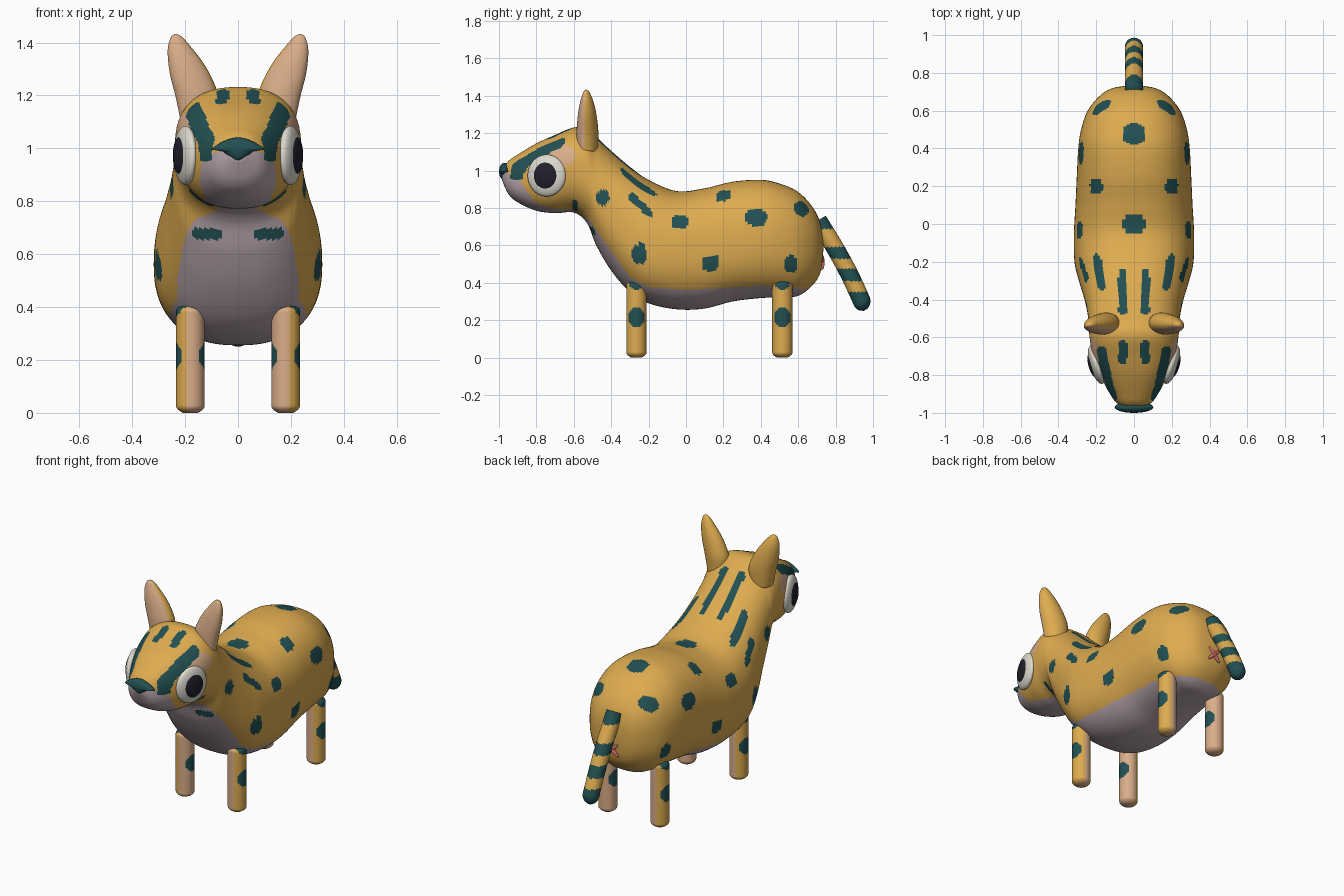
import bpy, bmesh
from math import sin, cos, pi, radians, copysign
from mathutils import Vector, Matrix

if "Cube" in bpy.data.objects:
    bpy.data.objects.remove(bpy.data.objects["Cube"])


def material(name, *rgb):
    m = bpy.data.materials.new(name)
    m.use_nodes = True
    m.diffuse_color = (*rgb, 1)
    m.node_tree.nodes["Principled BSDF"].inputs["Base Color"].default_value = (*rgb, 1)
    return m


ochre = material("ochre fur", .73, .41, .08)
teal = material("dark teal markings", .016, .08, .085)
lilac = material("pale lilac belly", .48, .38, .42)
peach = material("peach inner fur", .70, .42, .25)
white = material("eye white", .72, .7, .62)
black = material("pupil black", .015, .014, .025)
pink = material("pink", .65, .15, .15)
FUR, MARK, BELLY, INNER = range(4)
COAT = [ochre, teal, lilac, peach]


def finish(name, bm, mats, rule=None):
    bmesh.ops.recalc_face_normals(bm, faces=bm.faces)
    bm.normal_update()
    for f in bm.faces:
        f.smooth = True
        if rule:
            f.material_index = rule(f.calc_center_median(), f.normal)
    mesh = bpy.data.meshes.new(name)
    bm.to_mesh(mesh)
    bm.free()
    for m in mats:
        mesh.materials.append(m)
    obj = bpy.data.objects.new(name, mesh)
    bpy.context.collection.objects.link(obj)
    return obj


def loft(name, rings, mats, rule):
    bm = bmesh.new()
    loops = [[bm.verts.new(p) for p in ring] for ring in rings]
    for a, b in zip(loops, loops[1:]):
        for i in range(len(a)):
            j = (i + 1) % len(a)
            bm.faces.new((a[i], a[j], b[j], b[i]))
    bm.faces.new(loops[0])
    bm.faces.new(loops[-1])
    return finish(name, bm, mats, rule)


def ball(name, mat, matrix, shape=None):
    bm = bmesh.new()
    bmesh.ops.create_uvsphere(bm, u_segments=40, v_segments=24, radius=1)
    for v in bm.verts:
        if shape:
            shape(v.co)
        v.co = matrix @ v.co
    return finish(name, bm, [mat])


def spline(rows, steps):
    """Smooth interpolation through rows of numbers."""
    rows = [Vector(r) for r in rows]
    ext = [rows[0]] + rows + [rows[-1]]
    out = []
    for a, b, c, d in zip(ext, ext[1:], ext[2:], ext[3:]):
        for k in range(steps):
            t = k / steps
            out.append(b + (c - a) * (t / 2) + (a * 2 - b * 5 + c * 4 - d) * (t * t / 2)
                       + (b * 3 - a - c * 3 + d) * (t ** 3 / 2))
    return out + [rows[-1]]


def power(v, e):
    return copysign(abs(v) ** e, v)


def in_capsule(u, v, mark):
    ax, ay, bx, by, r = mark
    p, d = Vector((u - ax, v - ay)), Vector((bx - ax, by - ay))
    t = max(0, min(1, p.dot(d) / max(d.dot(d), 1e-9)))
    return (p - d * t).length < r


def ramp(points, u):
    for (a, p), (b, q) in zip(points, points[1:]):
        if u <= b:
            return p + (q - p) * max(0, u - a) / (b - a)
    return points[-1][1]


# Body and head: y, top, bottom, half width, height of widest point
SECTIONS = [
    (-.985, 1.0, .95, .03, .975), (-.95, 1.05, .875, .088, .96), (-.9, 1.085, .83, .127, .95),
    (-.8, 1.145, .785, .18, .97), (-.7, 1.19, .772, .218, 1.0), (-.6, 1.23, .775, .235, 1.02),
    (-.53, 1.22, .72, .24, .98), (-.48, 1.18, .6, .245, .88), (-.4, 1.105, .465, .262, .76),
    (-.3, 1.02, .35, .292, .63), (-.2, .95, .29, .315, .57), (-.05, .89, .258, .318, .56),
    (.1, .905, .262, .31, .56), (.25, .94, .3, .303, .59), (.4, .95, .318, .295, .62),
    (.5, .93, .322, .28, .62), (.6, .885, .33, .245, .6), (.68, .8, .39, .18, .6),
    (.72, .71, .46, .11, .59), (.735, .6, .58, .01, .59)]
# Height below which the coat is pale, along y
PALE = [(-1, 1.0), (-.9, .97), (-.86, .9), (-.8, .82), (-.7, .795), (-.6, .785), (-.52, .74),
        (-.45, .64), (-.38, .54), (-.3, .43), (-.2, .375), (0, .36), (.4, .385), (.7, .36)]
# Markings as capsules: start, end, radius
SIDE_MARKS = [
    (-.445, .85, -.445, .86, .035), (-.25, .54, -.25, .57, .04), (-.04, .722, -.025, .728, .038),
    (.125, .5, .14, .51, .041), (.36, .752, .39, .748, .045), (.61, .8, .62, .79, .036),
    (.56, .49, .56, .51, .036), (-.595, .79, -.595, .83, .015), (-.29, .86, -.195, .77, .02)]
TOP_MARKS = [
    (-.01, 0, .01, 0, .052), (-.005, .475, .005, .475, .057), (.2, .19, .2, .21, .033),
    (.06, -.26, .06, -.46, .023), (.168, -.33, .198, -.18, .021), (.06, -.64, .06, -.72, .023),
    (.172, -.67, .145, -.8, .026), (.145, -.8, .108, -.92, .02)]
CHEST_MARK = (.08, .675, .155, .68, .021)


def coat(c, n):
    x, y, z = abs(c.x), c.y, c.z
    if n.z > 0 and any(in_capsule(x, y, m) for m in TOP_MARKS):
        return MARK
    if x > .09 and any(in_capsule(y, z, m) for m in SIDE_MARKS):
        return MARK
    if -.7 < y < -.3 and in_capsule(x, z, CHEST_MARK):
        return MARK
    if z < ramp(PALE, y):
        return BELLY
    if x > .1 and in_capsule(y, z, (-.76, 1.03, -.65, 1.08, .055)):
        return INNER
    return FUR


rings = []
for y, top, low, w, mid in spline(SECTIONS, 12):
    ring = []
    for i in range(128):
        a = 2 * pi * i / 128
        s = power(sin(a), .84)
        ring.append((w * power(cos(a), .84), y, mid + s * (top - mid if s > 0 else mid - low)))
    rings.append(ring)
loft("body", rings, COAT, coat)

# Nose: a rounded, downward pointing wedge


def wedge(co):
    co.x *= .62 + .38 * co.z if co.z < 0 else .62 + .38 * (1 - co.z)
    co.x *= 1.5


ball("nose", teal, Matrix.Translation((0, -.97, .995)) @ Matrix.Diagonal((.068, .03, .046, 1)), wedge)

# Tail with bands
BANDS = [(-1, .1), (.3, .43), (.54, .68), (.8, 2)]
rings = []
axis = Vector((0, .255, -.48))
side, up = Vector((1, 0, 0)), axis.normalized().cross(Vector((1, 0, 0)))
for k in range(61):
    t = k / 60
    r = .048 * min(1, max(.05, 1 - max(0, (t - .9) / .1) ** 2) ** .5, 1)
    centre = Vector((0, .705 + .015 * sin(pi * t), .735)) + axis * t
    rings.append([centre + (side * cos(a) + up * sin(a)) * r
                  for a in (2 * pi * i / 32 for i in range(32))])
loft("tail", rings, COAT,
     lambda c, n: MARK if any(a < (.735 - c.z) / .48 < b for a, b in BANDS) else FUR)

# Small pink cross under the tail
for name, turn in (("left", 45), ("right", -45)):
    ball("rear_cross_" + name, pink, Matrix.Translation((0, .727, .51))
         @ Matrix.Rotation(radians(turn), 4, 'Y') @ Matrix.Diagonal((.058, .014, .012, 1)))

# Ear profile: centre x, z, half width, half depth
EAR = [(.15, 1.1, .066, .062), (.157, 1.2, .08, .066), (.178, 1.27, .077, .06),
       (.2, 1.33, .064, .05), (.22, 1.38, .045, .036), (.232, 1.42, .022, .018),
       (.235, 1.432, .003, .003)]

for name, s in (("left", 1), ("right", -1)):
    # Legs: ochre outside, peach inside, with spots on both sides
    for end, ly in (("front", -.265), ("hind", .515)):
        rings = []
        for k in range(61):
            z = .41 * k / 60
            edge = min(z, .41 - z)
            r = .054 - .026 * max(0, 1 - edge / .026) ** 2
            rings.append([(s * .18 + r * cos(a), ly + r * sin(a), z)
                          for a in (2 * pi * i / 48 for i in range(48))])

        def leg_coat(c, n, s=s, ly=ly):
            out = c.x * s - .18
            if in_capsule(c.y, c.z, (ly, .205, ly, .225, .042)):
                return MARK
            if out > 0 and in_capsule(c.y, c.z, (ly - .01, .395, ly + .01, .395, .03)):
                return MARK
            return INNER if out < .012 else FUR

        loft(f"{end}_leg_{name}", rings, COAT, leg_coat)

    # Ears with a flattened peach front
    rings = []
    for x, z, w, d in spline(EAR, 6):
        ring = []
        for i in range(40):
            a = 2 * pi * i / 40
            dy = sin(a) * d * (1 if sin(a) > 0 else .75)
            ring.append((s * (x + w * cos(a)), -.535 + dy - .1 * w * cos(a), z))
        rings.append(ring)
    facing = Vector((s * .3, -.95, 0))
    loft("ear_" + name, rings, COAT,
         lambda c, n, f=facing: INNER if n.dot(f) > .3 else FUR)

    # Eyes: flattened discs turned slightly forward
    turn = Matrix.Translation((s * .198, -.745, .973)) @ Matrix.Rotation(radians(-s * 17), 4, 'Z')
    ball("eye_" + name, white, turn @ Matrix.Diagonal((.036, .106, .112, 1)))
    ball("pupil_" + name, black, turn @ Matrix.Translation((s * .018, 0, 0))
         @ Matrix.Diagonal((.025, .07, .076, 1)))
